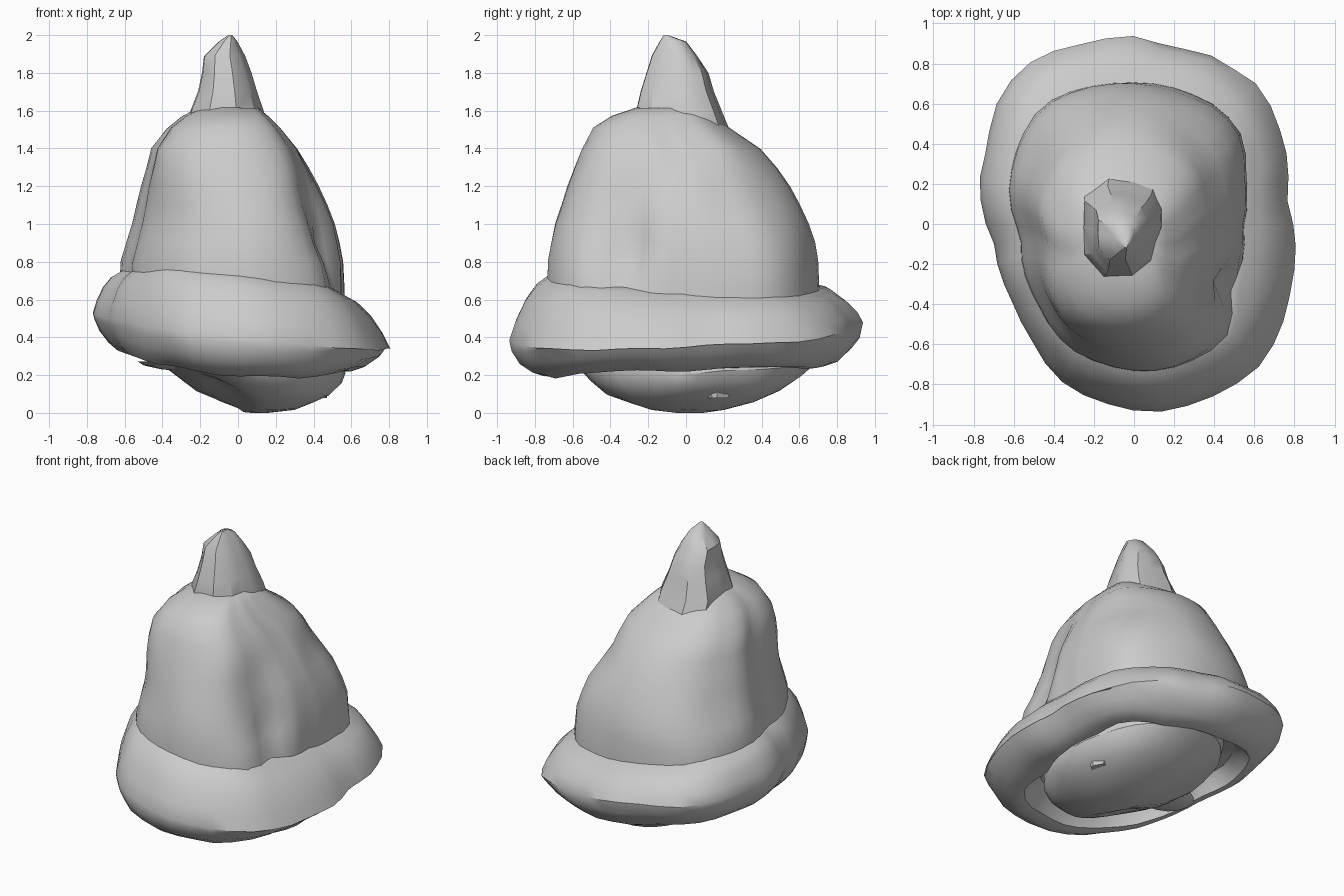
import bpy, bmesh, math
from mathutils import Vector, noise

if "Cube" in bpy.data.objects:
    bpy.data.objects.remove(bpy.data.objects["Cube"])

N = 44
CROWN = [(-.3, -.63), (.07, -.73), (.28, -.69), (.47, -.58), (.52, -.3), (.56, 0), (.57, .25),
         (.53, .5), (.4, .62), (.25, .68), (-.13, .72), (-.4, .65), (-.5, .57), (-.6, .35),
         (-.63, .18), (-.57, -.05), (-.48, -.4)]
BRIM = [(-.03, .94), (.2, .88), (.35, .86), (.5, .78), (.63, .68), (.76, .38), (.76, .1),
        (.78, -.3), (.72, -.55), (.65, -.68), (.55, -.77), (.3, -.9), (.1, -.94), (-.1, -.9),
        (-.33, -.82), (-.5, -.6), (-.6, -.4), (-.7, -.1), (-.76, .05), (-.78, .2), (-.73, .4),
        (-.67, .65), (-.5, .82), (-.2, .91)]
TIP = [(-.23, -.17), (-.15, -.25), (0, -.25), (.09, -.2), (.1, -.1), (.15, .04), (.12, .15),
       (.03, .2), (-.08, .19), (-.16, .23), (-.23, .18), (-.25, 0)]


def outline(pts, n=N):
    """Resample a hand-drawn loop at even angles about the origin."""
    polar = sorted((math.atan2(y, x) % math.tau, math.hypot(x, y)) for x, y in pts)
    polar = ([(polar[-1][0] - math.tau, polar[-1][1])] + polar
             + [(polar[0][0] + math.tau, polar[0][1])])
    loop = []
    for i in range(n):
        a = math.tau * i / n
        for (a0, r0), (a1, r1) in zip(polar, polar[1:]):
            if a0 <= a <= a1:
                r = r0 + (r1 - r0) * (a - a0) / (a1 - a0)
                break
        loop.append((r * math.cos(a), r * math.sin(a)))
    return loop


def fit(loop, x0, x1, y0, y1, z, sx=0, sy=0):
    """Stretch a loop into a box at height z, tilted by slopes sx and sy."""
    xs, ys = [p[0] for p in loop], [p[1] for p in loop]
    out = []
    for x, y in loop:
        u = x0 + (x1 - x0) * (x - min(xs)) / (max(xs) - min(xs))
        v = y0 + (y1 - y0) * (y - min(ys)) / (max(ys) - min(ys))
        out.append(Vector((u, v, z + sx * u + sy * v)))
    return out


def dent(p, centre, size, push):
    """Push points near a centre with a soft falloff."""
    d = p - Vector(centre)
    s = sum((d[i] / size[i]) ** 2 for i in range(3))
    return p + Vector(push) * math.exp(-s)


def loft(name, rings, dents=(), lump=.012, angle=40):
    """Skin a stack of rings, capped at both ends, with dents and lumps."""
    bm = bmesh.new()
    rows = []
    for ring in rings:
        row = []
        for p in ring:
            q = p.copy()
            for d in dents:
                q = dent(q, *d)
            row.append(bm.verts.new(q + noise.noise_vector(p * 4) * lump))
        rows.append(row)
    for a, b in zip(rows, rows[1:]):
        for i in range(len(a)):
            j = (i + 1) % len(a)
            bm.faces.new((a[i], a[j], b[j], b[i]))
    for row in (rows[0], rows[-1]):
        c = bm.verts.new(sum((v.co for v in row), Vector()) / len(row))
        for i in range(len(row)):
            bm.faces.new((row[i], row[(i + 1) % len(row)], c))
    bmesh.ops.recalc_face_normals(bm, faces=bm.faces)
    me = bpy.data.meshes.new(name)
    bm.to_mesh(me)
    bm.free()
    ob = bpy.data.objects.new(name, me)
    bpy.context.collection.objects.link(ob)
    bpy.ops.object.select_all(action='DESELECT')
    ob.select_set(True)
    bpy.context.view_layer.objects.active = ob
    bpy.ops.object.shade_smooth_by_angle(angle=math.radians(angle))
    return ob


crown, brim = outline(CROWN), outline(BRIM)

# Crown: soft leaning cone with a creased dent at the front right
sections = [(-.62, .57, -.73, .71, .52), (-.63, .57, -.73, .71, .66), (-.62, .56, -.73, .70, .8),
            (-.59, .54, -.71, .68, .9), (-.56, .52, -.69, .65, 1.0), (-.54, .48, -.66, .61, 1.1),
            (-.52, .43, -.63, .56, 1.2), (-.49, .38, -.59, .49, 1.3), (-.46, .32, -.55, .40, 1.4),
            (-.38, .23, -.49, .23, 1.51), (-.30, .17, -.39, .14, 1.57), (-.2, .11, -.26, .04, 1.615)]
loft("crown", [fit(crown, *s) for s in sections],
     [((.44, -.42, 1.02), (.2, .22, .26), (-.08, .05, 0)),
      ((.5, -.32, .84), (.1, .08, .16), (-.07, .02, 0)),
      ((.42, .42, 1.2), (.25, .25, .25), (-.05, -.05, 0)),
      ((-.44, .45, 1.2), (.25, .25, .25), (.04, -.04, 0)),
      ((-.4, -.42, 1.35), (.2, .2, .2), (-.03, -.035, 0))], lump=.01)

# Brim: thick rim with a sharp edge, section runs from the crown over and under
profile = [(-.15, .70, -.11, -.05), (.02, .68, -.11, -.05), (.3, .65, -.11, -.03),
           (.6, .59, -.11, -.01), (.85, .51, -.11, .02), (1, .435, -.11, .04),
           (.95, .365, -.07, .03), (.75, .305, -.07, .04), (.42, .255, -.07, .04),
           (.1, .23, -.06, .04), (-.2, .235, -.06, .03), (-.4, .29, -.06, .02),
           (-.7, .34, -.06, 0)]
rings = []
for k, (t, z, sx, sy) in enumerate(profile):
    ring = []
    for (cx, cy), (bx, by) in zip(crown, brim):
        x, y = cx + (bx - cx) * t, cy + (by - cy) * t
        lift = .12 * max(0, -x - .15) + .12 * max(0, x - .3) if k > 5 else 0
        ring.append(Vector((x, y, z + sx * x + sy * y + lift)))
    rings.append(ring)
loft("brim", rings, lump=.015, angle=35)

# Tip: small faceted peak
tip = outline(TIP, 12)
loft("tip", [fit(tip, *s) for s in [
    (-.25, .15, -.26, .23, 1.5), (-.25, .14, -.26, .19, 1.6), (-.21, .10, -.24, .15, 1.7),
    (-.19, .07, -.21, .12, 1.8), (-.18, .04, -.18, .06, 1.89), (-.1, 0, -.14, 0, 1.965),
    (-.05, -.03, -.12, -.10, 2.0)]], lump=.006, angle=35)

# Underside: shallow bulging bowl with a hollow at the front left
circle = [(math.cos(math.tau * i / 32), math.sin(math.tau * i / 32)) for i in range(32)]
loft("inner_bowl", [fit(circle, *s) for s in [
    (-.44, .55, -.58, .70, .33, -.1), (-.42, .56, -.56, .69, .25, -.06, .03),
    (-.32, .54, -.50, .62, .18, -.04, .03), (-.22, .48, -.42, .50, .11, -.03, .02),
    (-.1, .40, -.30, .36, .055), (0, .3, -.18, .2, .02), (.03, .15, -.06, .08, 0)]],
     [((-.08, -.25, .12), (.13, .16, .2), (0, 0, .09))], lump=.016, angle=30)

# Small loose flap under the left side
loft("left_flap", [fit(circle[::2], *s) for s in [
    (-.48, -.2, -.2, .02, .305, .06), (-.53, -.15, -.26, .06, .285, .02),
    (-.5, -.12, -.24, .04, .245, -.02), (-.4, -.15, -.16, 0, .215, -.04)]], lump=.008)

# Small pointed nub under the right side
nub = fit(circle[::6], .32, .48, .06, .27, .14)
loft("nub", [nub, fit(circle[::6], .37, .47, .1, .22, .08)], lump=0, angle=20)
